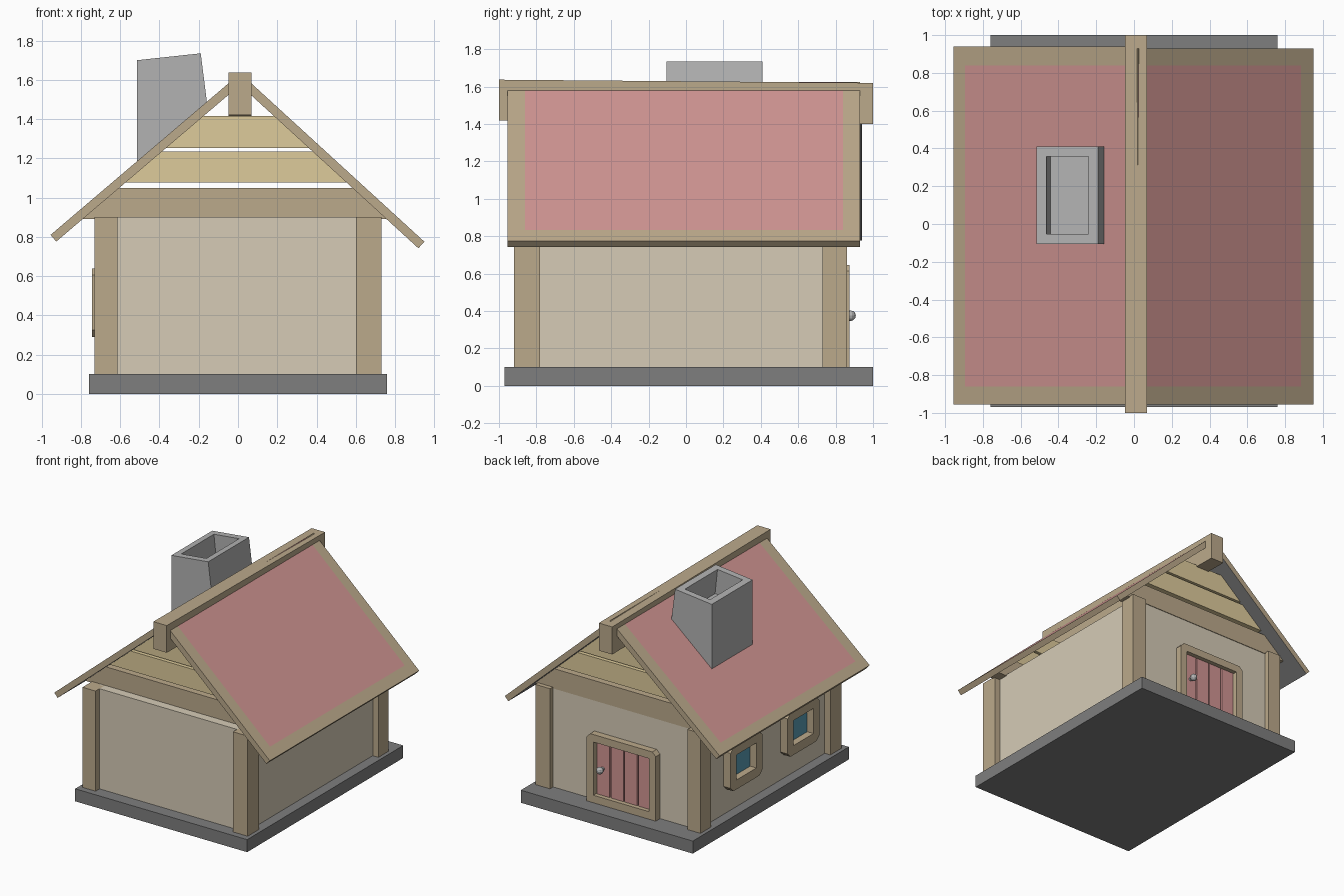
import bpy, bmesh
from mathutils import Vector

if "Cube" in bpy.data.objects:
    bpy.data.objects.remove(bpy.data.objects["Cube"])


def material(name, r, g, b):
    m = bpy.data.materials.new(name)
    m.diffuse_color = (r, g, b, 1)
    m.use_nodes = True
    m.node_tree.nodes["Principled BSDF"].inputs["Base Color"].default_value = m.diffuse_color
    return m


TIMBER = material("timber", .50, .40, .26)
PLASTER = material("plaster", .67, .60, .47)
PLANK = material("pale_plank", .73, .60, .33)
RED = material("red_paint", .64, .30, .29)
STONE = material("dark_stone", .21, .21, .21)
GREY = material("chimney_stone", .45, .45, .45)
GLASS = material("glass", .10, .33, .45)


def prism_bm(pts, d0, d1, axis):
    """Extrude a profile: (x, z) along y, or (y, z) along x."""
    bm = bmesh.new()
    place = (lambda a, z, d: (a, d, z)) if axis == 'y' else (lambda a, z, d: (d, a, z))
    lo = [bm.verts.new(place(a, z, d0)) for a, z in pts]
    hi = [bm.verts.new(place(a, z, d1)) for a, z in pts]
    bm.faces.new(lo)
    bm.faces.new(hi)
    n = len(pts)
    for i in range(n):
        j = (i + 1) % n
        bm.faces.new((lo[i], lo[j], hi[j], hi[i]))
    bmesh.ops.recalc_face_normals(bm, faces=bm.faces)
    return bm


def finish(bm, name, *mats):
    me = bpy.data.meshes.new(name)
    bm.to_mesh(me)
    bm.free()
    for m in mats:
        me.materials.append(m)
    ob = bpy.data.objects.new(name, me)
    bpy.context.collection.objects.link(ob)
    return ob


def prism(name, pts, d0, d1, mat, axis='y'):
    return finish(prism_bm(pts, d0, d1, axis), name, mat)


def box(name, x0, x1, y0, y1, z0, z1, mat):
    return prism(name, [(x0, z0), (x1, z0), (x1, z1), (x0, z1)], y0, y1, mat)


def frame(name, a0, a1, z0, z1, w, d0, d1, axis, c, cb):
    """Frame of two posts and two rails, corners cut by c (top) and cb (bottom)."""
    for side, a, s in (("a", a0, 1), ("b", a1, -1)):
        pts = [(a + s * cb, z0), (a + s * w, z0), (a + s * w, z1),
               (a + s * c, z1), (a, z1 - c), (a, z0 + cb)]
        if cb == 0:
            pts.pop()
        prism(f"{name}_post_{side}", pts, d0, d1, TIMBER, axis)
    for part, b0, b1 in (("sill", z0, z0 + w), ("lintel", z1 - w, z1)):
        prism(f"{name}_{part}", [(a0 + w, b0), (a1 - w, b0), (a1 - w, b1), (a0 + w, b1)],
              d0, d1, TIMBER, axis)


# Base, walls and corner posts
box("base", -.76, .76, -.97, 1, 0, .1, STONE)
box("walls", -.68, .68, -.87, .82, .1, .9, PLASTER)
for ew, x0, x1 in (("left", -.73, -.615), ("right", .60, .73)):
    for ns, y0, y1 in (("front", -.92, -.78), ("back", .73, .86)):
        box(f"{ns}_{ew}_post", x0, x1, y0, y1, .1, .9, TIMBER)


# Gable beams and planks, cut to the roof slopes
def left_edge(z):
    return -.93 + (z - .776) / .852


def right_edge(z):
    return .923 - (z - .742) / .915


for ns, face, back in (("front", -.80, 1), ("back", .825, -1)):
    for part, z0, z1, t, mat in (("beam", .89, 1.05, .1, TIMBER),
                                 ("lower_plank", 1.077, 1.235, .05, PLANK),
                                 ("upper_plank", 1.252, 1.415, .05, PLANK)):
        pts = [(left_edge(z0), z0), (right_edge(z0), z0),
               (right_edge(z1), z1), (left_edge(z1), z1)]
        prism(f"{ns}_gable_{part}", pts, face, face + back * t, mat)

# Roof slabs: timber border, red panel, dark underside
for side, eave, top, n, y1, px in (
        ("left", (-.955, .81), (-.01, 1.615), (-.029, .034), .94, -.895),
        ("right", (.95, .775), (.02, 1.626), (.031, .033), .93, .885)):
    low = [(p[0] + -n[0], p[1] - n[1]) for p in (top, eave)]
    bm = prism_bm([eave, top] + low, -.955, y1, 'y')
    slope = Vector((top[0] - eave[0], 0, top[1] - eave[1]))
    pz = eave[1] + (px - eave[0]) * slope.z / slope.x
    for co, no in (((0, -.86, 0), (0, 1, 0)), ((0, .84, 0), (0, 1, 0)), ((px, 0, pz), slope)):
        bmesh.ops.bisect_plane(bm, geom=bm.verts[:] + bm.edges[:] + bm.faces[:],
                               plane_co=co, plane_no=no)
    up = Vector((n[0], 0, n[1])).normalized()
    for f in bm.faces:
        c = f.calc_center_median()
        if f.normal.dot(up) > .9 and -.86 < c.y < .84 and abs(c.x) < abs(px):
            f.material_index = 1
        elif f.normal.dot(up) < -.9:
            f.material_index = 2
    finish(bm, f"roof_{side}", TIMBER, RED, STONE)

# Ridge beam, slightly tilted
prism("ridge_beam", [(-1, 1.42), (1, 1.40), (1, 1.62), (-1, 1.637)], -.048, .07, TIMBER, 'x')

# Chimney with a sunken flue
bm = prism_bm([(-.515, 1.15), (-.155, 1.46), (-.19, 1.735), (-.515, 1.70)], -.105, .41, 'y')
rim = max(bm.faces, key=lambda f: f.normal.z)
bmesh.ops.inset_region(bm, faces=[rim], thickness=.073)
direction = rim.normal.copy()
flue = bmesh.ops.extrude_face_region(bm, geom=[rim])
bmesh.ops.translate(bm, vec=direction * -.2,
                    verts=[v for v in flue["geom"] if isinstance(v, bmesh.types.BMVert)])
if rim.is_valid:
    bm.faces.remove(rim)
bmesh.ops.recalc_face_normals(bm, faces=bm.faces)
finish(bm, "chimney", GREY)

# Door on the back wall
frame("door_frame", -.345, .265, .1, .645, .06, .80, .875, 'y', .03, 0)
pitch = .49 / 4
for i in range(4):
    x = -.285 + i * pitch
    box(f"door_plank_{i + 1}", x + .006, x + pitch - .006, .80, .84, .16, .585, RED)
for name, r, y0, y1 in (("knob_stem", .014, .83, .865),):
    bm = bmesh.new()
    bmesh.ops.create_cone(bm, cap_ends=True, segments=8, radius1=r, radius2=r, depth=y1 - y0)
    ob = finish(bm, name, GREY)
    ob.rotation_euler.x = 1.5708
    ob.location = (.145, (y0 + y1) / 2, .375)
bm = bmesh.new()
bmesh.ops.create_uvsphere(bm, u_segments=10, v_segments=6, radius=.028)
finish(bm, "door_knob", GREY).location = (.145, .88, .375)

# Two windows on the left wall
for i, y in enumerate((.30, -.42), 1):
    frame(f"window_{i}_frame", y - .2, y + .2, .29, .64, .075, -.745, -.66, 'x', .035, .035)
    box(f"window_{i}_glass", -.69, -.66, y - .13, y + .13, .36, .57, GLASS)
